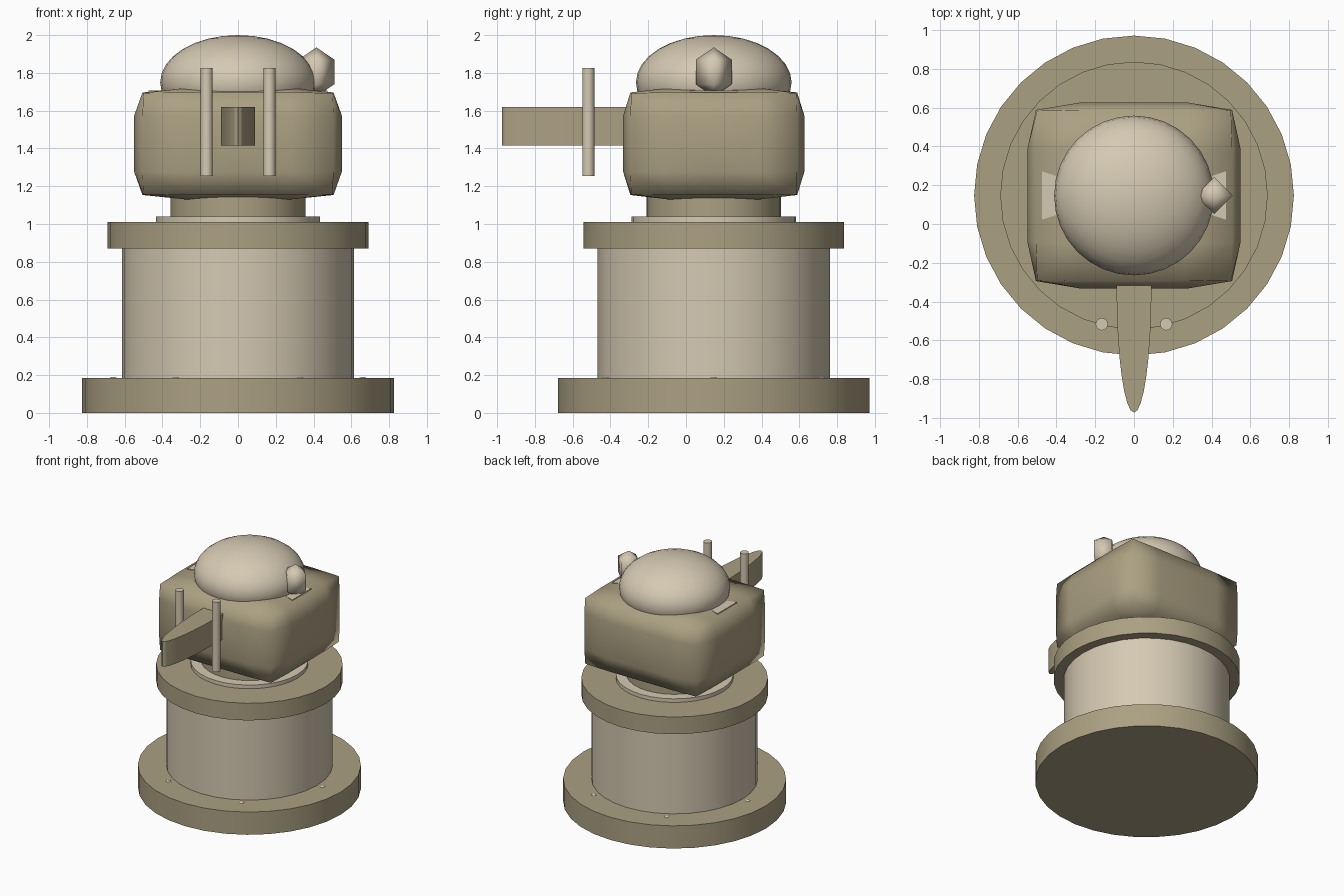
import bpy
import bmesh
from math import cos, sin, tau

AXIS_Y = 0.147  # the tower stands behind the centre because the snout juts forward

cube = bpy.data.objects.get("Cube")
if cube:
    bpy.data.objects.remove(cube, do_unlink=True)


def material(name, color):
    mat = bpy.data.materials.new(name)
    mat.use_nodes = True
    mat.diffuse_color = (*color, 1)
    mat.node_tree.nodes["Principled BSDF"].inputs["Base Color"].default_value = (*color, 1)
    return mat


khaki = material("khaki", (0.41, 0.353, 0.223))
cream = material("cream", (0.665, 0.584, 0.445))


def finish(obj, name, mat, smooth_all=False):
    obj.name = name
    obj.data.materials.append(mat)
    bpy.ops.object.select_all(action="DESELECT")
    obj.select_set(True)
    bpy.context.view_layer.objects.active = obj
    if smooth_all:
        bpy.ops.object.shade_smooth()
    else:
        bpy.ops.object.shade_smooth_by_angle()
    return obj


def cylinder(name, mat, radius, bottom, top, x=0.0, y=AXIS_Y, stretch=1.0, sides=32):
    bpy.ops.mesh.primitive_cylinder_add(
        vertices=sides, radius=radius, depth=top - bottom, location=(x, y, (bottom + top) / 2))
    obj = bpy.context.object
    for v in obj.data.vertices:
        v.co.y *= stretch
    return finish(obj, name, mat)


def ball(name, mat, location, size, segments=32, rings=16, smooth_all=True):
    bpy.ops.mesh.primitive_uv_sphere_add(
        segments=segments, ring_count=rings, radius=1, location=location)
    obj = bpy.context.object
    for v in obj.data.vertices:
        v.co = [c * s for c, s in zip(v.co, size)]
    return finish(obj, name, mat, smooth_all)


def mesh_object(name, bm, mat, location, smooth_all=False):
    mesh = bpy.data.meshes.new(name)
    bmesh.ops.recalc_face_normals(bm, faces=bm.faces)
    bm.to_mesh(mesh)
    bm.free()
    obj = bpy.data.objects.new(name, mesh)
    obj.location = location
    bpy.context.collection.objects.link(obj)
    return finish(obj, name, mat, smooth_all)


# Stacked round body
cylinder("base", khaki, 0.825, 0, 0.185)
cylinder("drum", cream, 0.615, 0.185, 0.87)
cylinder("collar", khaki, 0.69, 0.87, 1.01)
cylinder("neck_flange", cream, 0.435, 1.01, 1.04)
cylinder("neck", khaki, 0.357, 1.04, 1.2)

# Six low bolts around the foot of the drum
for i in range(6):
    a = tau * i / 6
    ball(f"bolt_{i + 1}", cream, (0.66 * cos(a), AXIS_Y + 0.66 * sin(a), 0.178),
         (0.022, 0.022, 0.013), 12, 6)

# Head: a gridded block with its edges and corners drawn inwards
bm = bmesh.new()
bmesh.ops.create_cube(bm, size=2)
bmesh.ops.subdivide_edges(bm, edges=bm.edges[:], cuts=3, use_grid_fill=True)
for v in bm.verts:
    outer = [abs(c) > 0.99 for c in v.co]
    pull = {1: 1.0, 2: 0.92, 3: 0.91}[sum(outer)]
    v.co = [c * (pull if o else 1) * half
            for c, o, half in zip(v.co, outer, (0.55, 0.48, 0.295))]
mesh_object("head", bm, khaki, (0, AXIS_Y, 1.425), True)

# Dome on the head
ball("dome", cream, (0, AXIS_Y, 1.75), (0.412, 0.412, 0.25))

# Pointed sensor beside the dome
ball("sensor", cream, (0.415, AXIS_Y, 1.805), (0.11, 0.11, 0.13), 4, 2)

# Small tapered plates on both sides of the dome
for side, label in ((1, "left"), (-1, "right")):
    bm = bmesh.new()
    outline = ((0.4, -0.1), (0.475, -0.125), (0.475, 0.125), (0.4, 0.1))
    face = bm.faces.new([bm.verts.new((side * x, y, 0)) for x, y in outline])
    grown = bmesh.ops.extrude_face_region(bm, geom=[face])["geom"]
    for v in grown:
        if isinstance(v, bmesh.types.BMVert):
            v.co.z += 0.009
    mesh_object(f"{label}_plate", bm, cream, (0, AXIS_Y, 1.698))

# Long elliptical snout and the two rods flanking it
cylinder("snout", khaki, 0.09, 1.415, 1.62, y=-0.33, stretch=0.643 / 0.09)
for side, label in ((1, "left"), (-1, "right")):
    cylinder(f"{label}_rod", cream, 0.032, 1.255, 1.825, x=side * 0.166, y=-0.517, sides=16)
